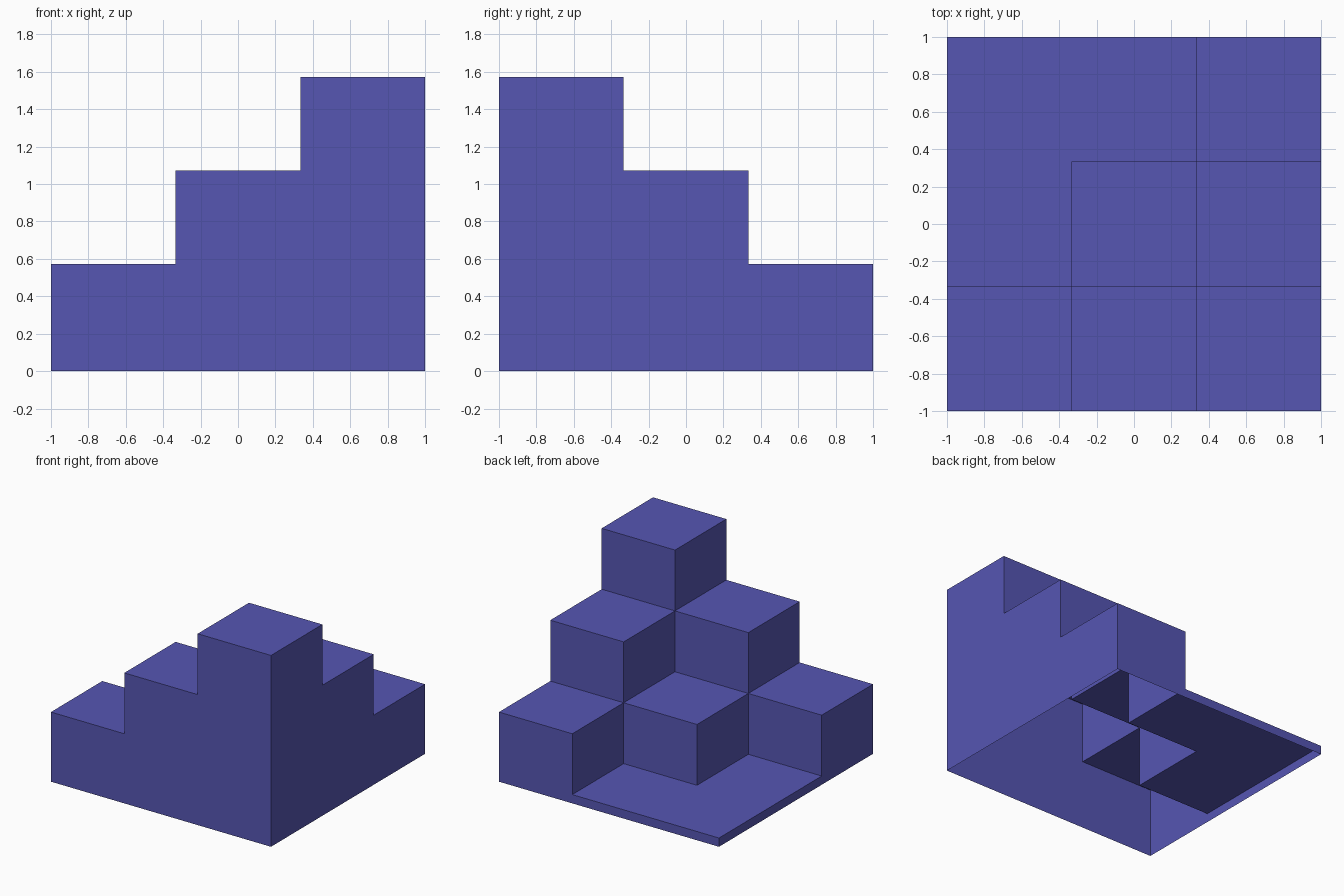
import bpy
import bmesh
from mathutils import Vector

cube = bpy.data.objects.get("Cube")
if cube:
    bpy.data.objects.remove(cube, do_unlink=True)

CELLS = 3
CELL = 2 / CELLS
PLATE = 0.072
RISE = 0.5

# Single flat colour
violet = bpy.data.materials.new("violet_blue")
violet.use_nodes = True
colour = (0.093, 0.093, 0.45, 1)
violet.diffuse_color = colour
violet.node_tree.nodes["Principled BSDF"].inputs["Base Color"].default_value = colour


def height(col, row):
    """Steps climb towards the front left corner; outside the block is ground."""
    if not (0 <= col < CELLS and 0 <= row < CELLS):
        return 0
    return PLATE + RISE * max(0, 1 + col - row)


def add_quad(bm, points):
    bm.faces.new([bm.verts.new(p) for p in points])


# Stepped block: an open-bottomed shell of treads and risers
bm = bmesh.new()
half = CELL / 2
for col in range(CELLS):
    for row in range(CELLS):
        top = height(col, row)
        centre = Vector((-1 + CELL * (col + 0.5), -1 + CELL * (row + 0.5), 0))
        # Tread
        add_quad(bm, [centre + Vector((sx * half, sy * half, top))
                      for sx, sy in ((-1, -1), (1, -1), (1, 1), (-1, 1))])
        # Risers down to each lower neighbour
        for dx, dy in ((1, 0), (0, 1), (-1, 0), (0, -1)):
            low = height(col + dx, row + dy)
            if low < top - 0.01:
                out = Vector((dx, dy, 0)) * half
                side = Vector((-dy, dx, 0)) * half
                a, b = centre + out - side, centre + out + side
                add_quad(bm, [a + Vector((0, 0, low)), b + Vector((0, 0, low)),
                              b + Vector((0, 0, top)), a + Vector((0, 0, top))])

# Join the panels and merge the flat ones
bmesh.ops.remove_doubles(bm, verts=bm.verts[:], dist=0.001)
bmesh.ops.dissolve_limit(bm, angle_limit=0.01, verts=bm.verts[:], edges=bm.edges[:])

mesh = bpy.data.meshes.new("stepped_block")
bm.to_mesh(mesh)
bm.free()
mesh.materials.append(violet)
block = bpy.data.objects.new("stepped_block", mesh)
bpy.context.collection.objects.link(block)
